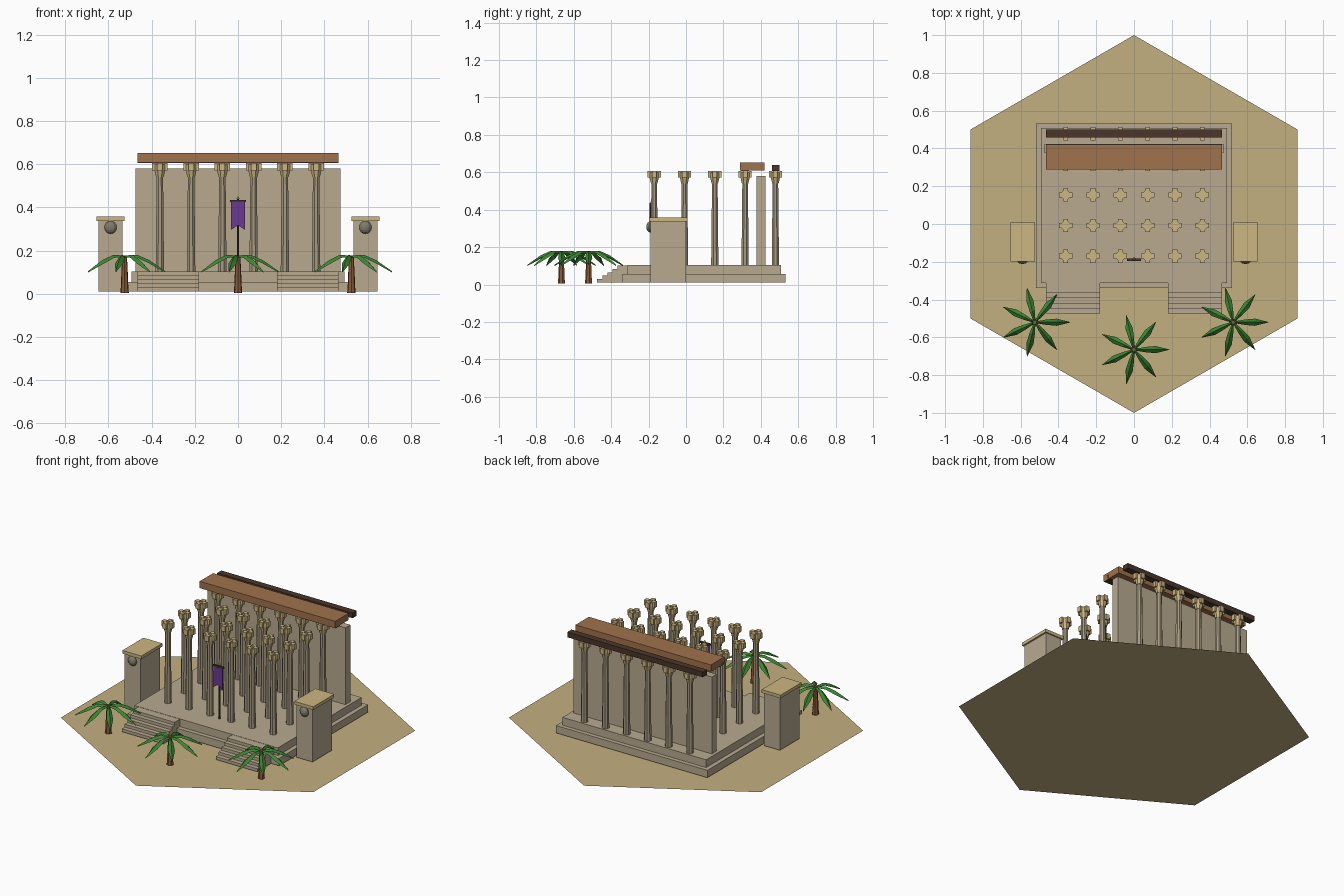
import bpy, bmesh, math
from mathutils import Vector, Matrix

cube = bpy.data.objects.get("Cube")
if cube:
    bpy.data.objects.remove(cube, do_unlink=True)


def material(name, r, g, b):
    lin = [((c / 255 + 0.055) / 1.055) ** 2.4 for c in (r, g, b)] + [1]
    m = bpy.data.materials.new(name)
    m.use_nodes = True
    m.diffuse_color = lin
    m.node_tree.nodes["Principled BSDF"].inputs["Base Color"].default_value = lin
    return m


SAND = material("sand", 196, 176, 128)
STONE = material("stone", 184, 170, 144)
SHAFT = material("shaft_stone", 168, 154, 130)
CAPITAL = material("pale_sandstone", 204, 182, 130)
WOOD = material("orange_wood", 160, 114, 76)
DARK = material("dark_wood", 74, 54, 42)
PURPLE = material("purple_cloth", 106, 58, 146)
GREEN = material("palm_green", 60, 134, 50)
BARK = material("bark", 136, 90, 56)
METAL = material("dull_metal", 128, 124, 108)


def finish(name, bm, mat):
    mesh = bpy.data.meshes.new(name)
    bm.to_mesh(mesh)
    bm.free()
    mesh.materials.append(mat)
    obj = bpy.data.objects.new(name, mesh)
    bpy.context.collection.objects.link(obj)
    return obj


def add_box(bm, x0, x1, y0, y1, z0, z1):
    centre = Vector((x0 + x1, y0 + y1, z0 + z1)) / 2
    size = Matrix.Diagonal((x1 - x0, y1 - y0, z1 - z0, 1))
    bmesh.ops.create_cube(bm, size=1, matrix=Matrix.Translation(centre) @ size)


def box(name, mat, *bounds):
    bm = bmesh.new()
    add_box(bm, *bounds)
    return finish(name, bm, mat)


def add_post(bm, x, y, z0, z1, r0, r1, sides=8):
    place = Matrix.Translation((x, y, (z0 + z1) / 2)) @ Matrix.Rotation(math.pi / sides, 4, "Z")
    bmesh.ops.create_cone(bm, cap_ends=True, segments=sides, radius1=r0, radius2=r1,
                          depth=z1 - z0, matrix=place)


# Hexagonal ground
bm = bmesh.new()
bmesh.ops.create_circle(bm, cap_ends=True, segments=6, radius=1)
for f in bm.faces:
    if f.normal.z < 0:
        f.normal_flip()
finish("ground", bm, SAND)

# Stepped platform, rear wall and roof beams
box("platform_base", STONE, -.52, .52, -.34, .533, .01, .056)
box("platform_top", STONE, -.493, .493, -.313, .507, .056, .104)
box("rear_wall", STONE, -.474, .474, .376, .424, .104, .581)
box("roof_slab", WOOD, -.465, .465, .289, .42, .61, .652)
box("front_beam", DARK, -.465, .465, .295, .337, .606, .638)
box("rear_beam", DARK, -.465, .465, .459, .5, .606, .638)

# Columns with cross-shaped capitals
shafts, capitals = bmesh.new(), bmesh.new()
for row in range(5):
    for col in range(6):
        x, y = (col - 2.5) * .1447, -.17 + row * .162
        add_post(shafts, x, y, .104, .56, .021, .016)
        add_post(capitals, x, y, .541, .573, .019, .027)
        add_post(capitals, x, y, .573, .6, .027, .027)
        for dx, dy in ((1, 0), (-1, 0), (0, 1), (0, -1)):
            cx, cy = x + dx * .023, y + dy * .023
            add_box(capitals, cx - .0125, cx + .0125, cy - .0125, cy + .0125, .572, .606)
finish("column_shafts", shafts, SHAFT)
finish("column_capitals", capitals, CAPITAL)

# Stairs and side pylons, one on each side
for side, sx in (("left", 1), ("right", -1)):
    bm = bmesh.new()
    for i in range(5):
        a, b = sorted((sx * .18, sx * .465))
        add_box(bm, a, b, -.475 + i * .0275, -.312, .01, .0285 + i * .0185)
    finish(side + "_stairs", bm, STONE)

    a, b = sorted((sx * .535, sx * .645))
    box(side + "_pylon", STONE, a, b, -.19, .0, .01, .338)
    a, b = sorted((sx * .525, sx * .655))
    box(side + "_pylon_cap", CAPITAL, a, b, -.198, .008, .338, .358)

    bm = bmesh.new()
    place = Matrix.Translation((sx * .59, -.19, .308)) @ Matrix.Diagonal((1, .75, 1, 1))
    bmesh.ops.create_uvsphere(bm, u_segments=10, v_segments=8, radius=.03, matrix=place)
    finish(side + "_pylon_boss", bm, METAL)

# Banner on a pole
bm = bmesh.new()
add_post(bm, 0, -.183, .104, .44, .006, .006)
add_box(bm, -.037, .037, -.195, -.183, .425, .435)
finish("banner_pole", bm, DARK)
bm = bmesh.new()
add_post(bm, 0, -.183, .44, .452, .008, .001)
finish("banner_finial", bm, CAPITAL)
bm = bmesh.new()
outline = ((-.032, .426), (-.032, .297), (0, .318), (.032, .297), (.032, .426))
front = bm.faces.new([bm.verts.new((x, -.196, z)) for x, z in outline])
extruded = bmesh.ops.extrude_face_region(bm, geom=[front])
bmesh.ops.translate(bm, vec=(0, .005, 0),
                    verts=[v for v in extruded["geom"] if isinstance(v, bmesh.types.BMVert)])
bmesh.ops.recalc_face_normals(bm, faces=bm.faces)
finish("banner_cloth", bm, PURPLE)

# Palms: tapered trunk and folded drooping fronds (distance, half width, height)
FROND = ((.008, .005, .172), (.06, .014, .174), (.115, .019, .15), (.187, .001, .1))
for name, px, py in (("left", .525, -.52), ("right", -.525, -.52), ("middle", 0, -.665)):
    bm = bmesh.new()
    add_post(bm, px, py, .005, .06, .02, .016, 7)
    add_post(bm, px, py, .06, .178, .017, .011, 7)
    finish(name + "_palm_trunk", bm, BARK)
    bm = bmesh.new()
    for i in range(7):
        turn = Matrix.Translation((px, py, 0)) @ Matrix.Rotation(i * math.tau / 7, 4, "Z")
        rows = []
        for d, w, z in FROND:
            points = ((d, w, z - w * .5), (d, 0, z + .006), (d, -w, z - w * .5))
            rows.append([bm.verts.new(turn @ Vector(p)) for p in points])
        for r, s in zip(rows, rows[1:]):
            for k in (0, 1):
                bm.faces.new((r[k], r[k + 1], s[k + 1], s[k]))
    finish(name + "_palm_fronds", bm, GREEN)
